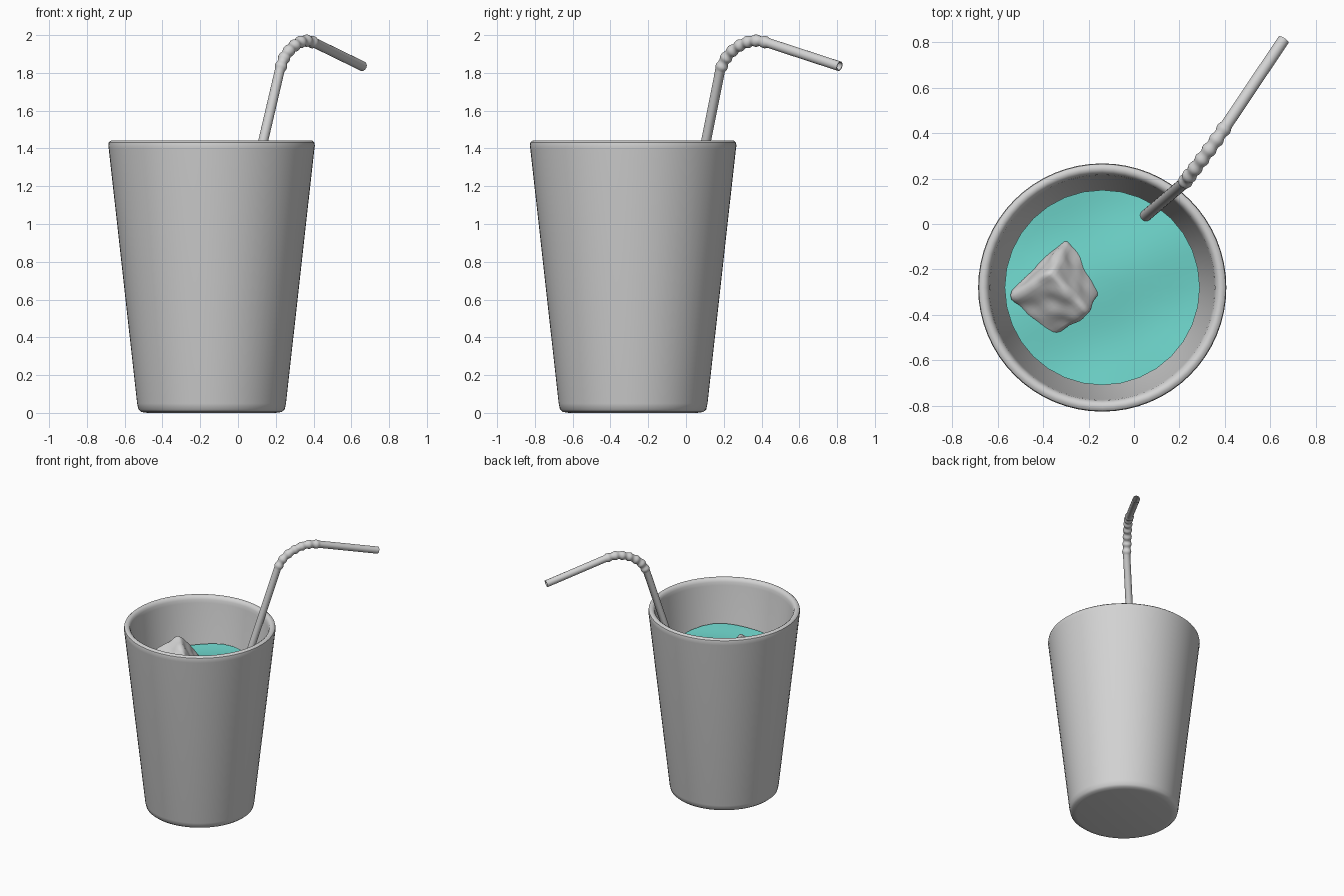
import bpy, bmesh, math
from mathutils import Vector, Matrix, noise

if "Cube" in bpy.data.objects:
    bpy.data.objects.remove(bpy.data.objects["Cube"])

CX, CY = -0.14, -0.28   # cup axis


def material(name, rgb):
    m = bpy.data.materials.new(name)
    m.diffuse_color = (*rgb, 1)
    m.use_nodes = True
    m.node_tree.nodes["Principled BSDF"].inputs["Base Color"].default_value = m.diffuse_color
    return m


GREY = material("light_grey", (0.65, 0.65, 0.65))
TEAL = material("turquoise_liquid", (0.16, 0.68, 0.61))


def finish(bm, name, mat, angle=40):
    bmesh.ops.recalc_face_normals(bm, faces=bm.faces)
    me = bpy.data.meshes.new(name)
    bm.to_mesh(me)
    bm.free()
    me.materials.append(mat)
    me.shade_smooth()
    me.set_sharp_from_angle(angle=math.radians(angle))
    ob = bpy.data.objects.new(name, me)
    bpy.context.collection.objects.link(ob)
    return ob


def bridge(bm, a, b):
    n = len(a)
    for i in range(n):
        j = (i + 1) % n
        bm.faces.new((a[i], a[j], b[j], b[i]))


def lathe(name, profile, mat, n, height=lambda x, y, z: z):
    """Revolve (radius, z) points round the cup axis; both ends are capped."""
    bm = bmesh.new()
    rings = []
    for r, z in profile:
        ring = []
        for i in range(n):
            a = 2 * math.pi * i / n
            x, y = r * math.cos(a), r * math.sin(a)
            ring.append(bm.verts.new((CX + x, CY + y, height(x, y, z))))
        rings.append(ring)
    for a, b in zip(rings, rings[1:]):
        bridge(bm, a, b)
    bm.faces.new(rings[0])
    bm.faces.new(rings[-1])
    return finish(bm, name, mat)


# Tapered cup with rounded foot and rim, hollow inside
lathe("cup", [(0.34, 0), (0.372, 0.005), (0.387, 0.018), (0.394, 0.05),
              (0.544, 1.395), (0.547, 1.415), (0.544, 1.432), (0.533, 1.441),
              (0.518, 1.441), (0.505, 1.432), (0.498, 1.415), (0.494, 1.39),
              (0.362, 0.13), (0.35, 0.1), (0.32, 0.085)], GREY, 64)


# Liquid with a gently rippled surface
def ripple(x, y, z):
    if z < 1:
        return z
    return z + 0.012 * math.sin(9 * x + 4 * y) + 0.01 * math.sin(11 * y - 5 * x + 1)


lathe("liquid", [(0.335, 0.1), (0.43, 1.1)] +
      [(0.43 * k / 10, 1.1) for k in range(9, 0, -1)], TEAL, 32, ripple)

# Lumpy rounded ice cube, tipped onto an edge
bm = bmesh.new()
bmesh.ops.create_cube(bm, size=0.27)
bmesh.ops.subdivide_edges(bm, edges=bm.edges, cuts=13, use_grid_fill=True)
place = (Matrix.Translation((-0.335, -0.285, 1.07)) @ Matrix.Rotation(math.radians(-47), 4, 'Z')
         @ Matrix.Rotation(math.radians(15), 4, 'Y') @ Matrix.Rotation(math.radians(38), 4, 'X'))
core = 0.135 - 0.025
for v in bm.verts:
    c = Vector([max(-core, min(core, k)) for k in v.co])
    d = (v.co - c).normalized()
    lump = 0.012 * noise.noise(v.co * 14 + Vector((3, 1, 7)))
    v.co = place @ (c + d * (0.025 + lump))
finish(bm, "ice_cube", GREY, 60)

# Bendy straw: centre line through the ribbed elbow
elbow = [Vector(p) for p in ((0.22, 0.18, 1.81), (0.25, 0.22, 1.89), (0.30, 0.285, 1.945),
                             (0.355, 0.36, 1.97), (0.41, 0.44, 1.957))]
foot, tip = Vector((-0.18, -0.16, 0.1)), Vector((0.66, 0.813, 1.835))
ctrl = [elbow[0] - Vector((0.02, 0.017, 0.085))] + elbow + [elbow[-1] + (tip - elbow[-1]) * 0.2]
STEPS, RIBS, R = 14, 7, 0.026
path = [(foot, R)]
total = STEPS * (len(elbow) - 1)
for k in range(total + 1):
    s, t = divmod(k, STEPS)
    if s == len(elbow) - 1:
        s, t = s - 1, STEPS
    t /= STEPS
    p0, p1, p2, p3 = ctrl[s:s + 4]
    p = 0.5 * (2 * p1 + (p2 - p0) * t + (2 * p0 - 5 * p1 + 4 * p2 - p3) * t ** 2
               + (3 * p1 - p0 - 3 * p2 + p3) * t ** 3)
    path.append((p, R + 0.0035 * (1 - math.cos(2 * math.pi * RIBS * k / total))))
path.append((tip, R))

bm = bmesh.new()
N = 20


def tube(offset):
    rings = []
    for i, (p, r) in enumerate(path):
        t = (path[min(i + 1, len(path) - 1)][0] - path[max(i - 1, 0)][0]).normalized()
        if i == 1:
            t = (p - foot).normalized()
        if i == len(path) - 2:
            t = (tip - p).normalized()
        side = Vector((0.8, -0.6, 0))
        side = (side - t * side.dot(t)).normalized()
        up = t.cross(side)
        rings.append([bm.verts.new(p + (r - offset) * (side * math.cos(a) + up * math.sin(a)))
                      for a in (2 * math.pi * j / N for j in range(N))])
    for a, b in zip(rings, rings[1:]):
        bridge(bm, a, b)
    return rings


# Outer and inner walls joined at the open ends
outer, inner = tube(0), tube(0.005)
bridge(bm, outer[0], inner[0])
bridge(bm, outer[-1], inner[-1])
finish(bm, "straw", GREY, 50)
